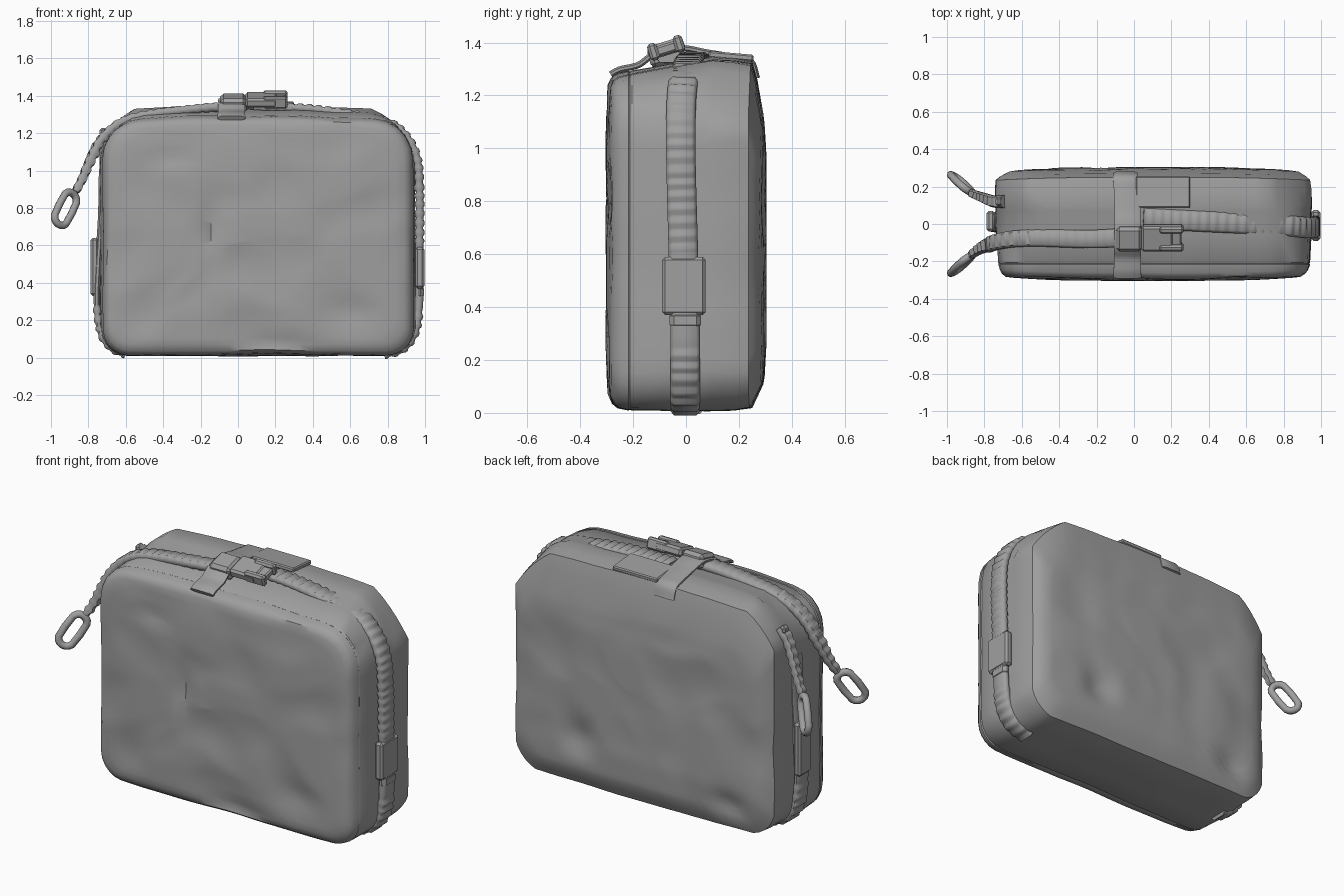
import bpy, bmesh, math
from mathutils import Vector, Matrix, noise

if "Cube" in bpy.data.objects:
    bpy.data.objects.remove(bpy.data.objects["Cube"])

grey = bpy.data.materials.new("grey_fabric")
grey.diffuse_color = (0.35, 0.35, 0.35, 1)
grey.use_nodes = True
grey.node_tree.nodes["Principled BSDF"].inputs["Base Color"].default_value = grey.diffuse_color


def finish(name, bm, angle=35):
    bmesh.ops.recalc_face_normals(bm, faces=bm.faces[:])
    me = bpy.data.meshes.new(name)
    bm.to_mesh(me)
    bm.free()
    me.materials.append(grey)
    ob = bpy.data.objects.new(name, me)
    bpy.context.collection.objects.link(ob)
    bpy.ops.object.select_all(action='DESELECT')
    ob.select_set(True)
    bpy.context.view_layer.objects.active = ob
    bpy.ops.object.shade_smooth_by_angle(angle=math.radians(angle))
    return ob


def skin(bm, rings, closed=False):
    """Bridge equal rings of points; cap the ends or join them in a loop."""
    vs = [[bm.verts.new(p) for p in r] for r in rings]
    n = len(vs[0])
    for k in range(len(vs) if closed else len(vs) - 1):
        a, b = vs[k], vs[(k + 1) % len(vs)]
        for i in range(n):
            j = (i + 1) % n
            bm.faces.new((a[i], a[j], b[j], b[i]))
    if not closed:
        bm.faces.new(vs[0])
        bm.faces.new(vs[-1])


def spline(pts, step=0.012):
    """Smooth curve through the points, at an even spacing."""
    p = [Vector(q) for q in pts]
    p = [2 * p[0] - p[1]] + p + [2 * p[-1] - p[-2]]
    out = []
    for a, b, c, d in zip(p, p[1:], p[2:], p[3:]):
        n = max(2, int((c - b).length / step))
        for i in range(n):
            t = i / n
            out.append(0.5 * (2 * b + (c - a) * t + (2 * a - 5 * b + 4 * c - d) * t * t
                              + (3 * b - a - 3 * c + d) * t ** 3))
    return out + [p[-2]]


def band(name, pts, w0, w1, t0, t1, side=(0, 1, 0), rib=0.25, plain=(9, 9)):
    """Flat webbing swept along a path; ribbed except between the plain heights."""
    path, rings = spline(pts), []
    last = len(path) - 1
    for i, p in enumerate(path):
        tan = (path[min(i + 1, last)] - path[max(i - 1, 0)]).normalized()
        w = Vector(side)
        w = (w - tan * w.dot(tan)).normalized()
        nrm = tan.cross(w)
        f = i / last
        r = 0 if plain[0] < p.z < plain[1] else rib
        hw = w0 + (w1 - w0) * f
        ht = (t0 + (t1 - t0) * f) * (1 + r * (1 if i % 4 < 2 else -0.4))
        rings.append([p + w * hw * u + nrm * ht * v for u, v in
                      ((1, .4), (.75, 1), (-.75, 1), (-1, .4),
                       (-1, -.4), (-.75, -1), (.75, -1), (1, -.4))])
    bm = bmesh.new()
    skin(bm, rings)
    return finish(name, bm, 50)


def box(name, loc, size, tilt=0, bev=0.012):
    bm = bmesh.new()
    bmesh.ops.create_cube(bm, size=1)
    bmesh.ops.scale(bm, vec=size, verts=bm.verts[:])
    bmesh.ops.bevel(bm, geom=bm.edges[:], offset=bev, segments=1, affect='EDGES')
    bm.transform(Matrix.Translation(loc) @ Matrix.Rotation(math.radians(tilt), 4, 'X'))
    return finish(name, bm)


def outline(y, x0, x1, z0, z1, rb, rt, flat=0):
    """Rounded rectangle in the xz plane; flat turns the top arcs into chamfers."""
    rl = rt * (1 - 0.35 * flat)
    pts, corners = [], ((x1, z0, -1, 1, rb, -90), (x1, z1, -1, -1, rt, 0),
                        (x0, z1, 1, -1, rl, 90), (x0, z0, 1, 1, rb, 180))
    for cx, cz, sx, sz, r, a0 in corners:
        arc = []
        for i in range(6):
            a = math.radians(a0 + 18 * i)
            arc.append(Vector((cx + sx * r + r * math.cos(a), y, cz + sz * r + r * math.sin(a))))
        f = flat if sz < 0 else flat * 0.5
        pts += [p.lerp(arc[0].lerp(arc[5], i / 5), f) for i, p in enumerate(arc)]
    full = []
    for i, p in enumerate(pts):
        full.append(p)
        if i % 6 == 5:
            q = pts[(i + 1) % len(pts)]
            full += [p.lerp(q, k / 18) for k in range(1, 18)]
    return full


# pouch body: rounded outlines lofted from front to back
stations = [
    (-0.292, -0.685, 0.89, 0.07, 1.215, 0.12, 0.17),
    (-0.28, -0.705, 0.915, 0.035, 1.243, 0.125, 0.18),
    (-0.26, -0.716, 0.93, 0.018, 1.256, 0.13, 0.19),
    (-0.217, -0.725, 0.94, 0.01, 1.266, 0.14, 0.21),
    (-0.211, -0.722, 0.936, 0.013, 1.263, 0.14, 0.21),
    (-0.205, -0.725, 0.94, 0.01, 1.268, 0.14, 0.21),
    (-0.06, -0.735, 0.948, 0.008, 1.292, 0.15, 0.25),
    (0.07, -0.738, 0.948, 0.008, 1.312, 0.15, 0.25, 0.2),
    (0.1, -0.742, 0.95, 0.008, 1.318, 0.15, 0.24, 0.5),
    (0.18, -0.742, 0.948, 0.01, 1.312, 0.14, 0.235, 0.65),
    (0.25, -0.738, 0.94, 0.02, 1.3, 0.13, 0.23, 0.7),
    (0.27, -0.712, 0.917, 0.06, 1.23, 0.13, 0.21, 0.6),
    (0.289, -0.665, 0.88, 0.11, 1.11, 0.13, 0.18, 0.4)]
rings = [outline(*s) for s in stations]
mid = Vector((0.1, 0, 0.63))


def cap(ring, y0, y1):
    out = []
    for k in range(1, 16):
        s = 1 - k / 16
        y = y0 + (y1 - y0) * min(1, k / 5)
        out.append([Vector((mid.x + (p.x - mid.x) * s, y, mid.z + (p.z - mid.z) * s)) for p in ring])
    return out


rings = cap(rings[0], -0.294, -0.3)[::-1] + rings + cap(rings[-1], 0.292, 0.301)
# dents on each panel: x, z, radius in x, radius in z, depth
dents = {-1: [(-0.14, 0.66, 0.035, 0.13, 0.025), (-0.38, 1.06, 0.14, 0.04, 0.016),
              (0.6, 0.25, 0.14, 0.08, 0.02), (0.25, 0.08, 0.2, 0.04, 0.015),
              (-0.5, 0.22, 0.12, 0.1, 0.015)],
         1: [(-0.48, 0.16, 0.1, 0.07, 0.03), (0.5, 0.3, 0.1, 0.1, 0.025),
             (-0.3, 0.8, 0.15, 0.2, 0.01), (0.6, 0.85, 0.12, 0.15, 0.012)]}
for ring in rings:
    for p in ring:
        # arched top
        lift = max(0, min(1, (p.z - 0.9) / 0.35))
        p.z += 0.03 * lift * max(0, 1 - ((p.x - 0.08) / 0.83) ** 2)
        # crumpled cloth
        n = noise.noise(Vector((p.x * 3.6, p.y * 3 + 7, p.z * 3.6)))
        m = abs(noise.noise(Vector((p.x * 3 + 5, p.y * 3, p.z * 3 + 2))))
        s = math.copysign(1, p.y)
        if abs(p.y) > 0.285:
            d = 0.012 * n - 0.018 * m + 0.006
            for x, z, rx, rz, h in dents[s]:
                d -= h * math.exp(-((p.x - x) / rx) ** 2 - ((p.z - z) / rz) ** 2)
            p.y += s * min(d, 0.004)
        else:
            out = Vector((p.x - mid.x, 0, p.z - mid.z)).normalized()
            p += out * (0.01 * min(n, 0.2) - 0.006 * m)
            p.z = max(p.z, 0.004)
        # panels curve back slightly towards the ends
        if abs(p.y) > 0.22:
            p.y -= s * 0.014 * min(1, abs((p.x - 0.1) / 0.8)) ** 3
bm = bmesh.new()
skin(bm, rings)
finish("pouch_body", bm, 38)

# ribbed closure on the right side and over the top
band("right_closure", [(0.78, -0.003, 0.018), (0.88, -0.003, 0.05), (0.945, -0.003, 0.14),
                       (0.968, -0.003, 0.3), (0.97, -0.01, 0.6), (0.97, -0.018, 0.9),
                       (0.955, -0.02, 1.07), (0.885, -0.016, 1.198), (0.76, -0.005, 1.268),
                       (0.4, 0.012, 1.328), (0.05, 0.03, 1.34)],
     0.056, 0.055, 0.023, 0.02, plain=(0.26, 0.62))
# closure on the left side, ribbed at the bottom
band("left_closure", [(-0.60, 0.01, 0.018), (-0.68, 0.01, 0.055), (-0.735, 0.01, 0.14),
                      (-0.755, 0.01, 0.3), (-0.748, 0.01, 0.5), (-0.733, 0.015, 0.75),
                      (-0.728, 0.02, 1.0), (-0.705, 0.02, 1.12)],
     0.055, 0.05, 0.02, 0.014, plain=(0.3, 2))
# strap running over the top to the left and hanging free
band("top_strap", [(0.08, -0.06, 1.35), (-0.2, -0.08, 1.332), (-0.5, -0.075, 1.295),
                   (-0.64, -0.08, 1.248), (-0.73, -0.095, 1.165), (-0.775, -0.11, 1.08)],
     0.052, 0.042, 0.022, 0.022, rib=0.15)
band("front_pull_cord", [(-0.765, -0.107, 1.1), (-0.8, -0.12, 1.03), (-0.835, -0.14, 0.95),
                         (-0.87, -0.165, 0.885)], 0.04, 0.02, 0.024, 0.018)
band("back_pull_cord", [(-0.69, 0.12, 1.2), (-0.745, 0.12, 1.15), (-0.79, 0.135, 1.06),
                        (-0.83, 0.15, 0.96), (-0.87, 0.165, 0.885)], 0.034, 0.02, 0.022, 0.018)
box("back_cord_anchor", (-0.722, 0.12, 1.205), (0.035, 0.05, 0.045))

# oval pull rings at the ends of the cords
for name, s in (("front_pull_ring", -1), ("back_pull_ring", 1)):
    c = Vector((-0.922, 0.215 * s, 0.795))
    d = Vector((-0.1, 0.1 * s, -0.2)).normalized()
    w = Vector((0.5, -0.3 * s, -0.4)).normalized()
    nrm = d.cross(w)
    loop = []
    for i in range(16):
        a = math.tau * i / 16
        radial = d * math.cos(a) + w * math.sin(a)
        # straight-sided oval
        ctr = c + radial * 0.046 + d * math.copysign(0.053, math.cos(a)) * min(1, abs(math.cos(a)) * 2.5)
        loop.append([ctr + radial * 0.021 * math.cos(b) + nrm * 0.021 * math.sin(b)
                     for b in (math.tau * k / 8 for k in range(8))])
    bm = bmesh.new()
    skin(bm, loop, closed=True)
    finish(name, bm, 60)

# cross strap over the top with its stitched flap
band("cross_strap", [(-0.035, -0.285, 1.28), (-0.035, -0.25, 1.298), (-0.035, -0.18, 1.315),
                     (-0.035, -0.12, 1.355), (-0.035, -0.02, 1.378), (-0.035, 0.08, 1.362),
                     (-0.04, 0.18, 1.345), (-0.045, 0.245, 1.328), (-0.045, 0.268, 1.265)],
     0.074, 0.066, 0.012, 0.012, side=(1, 0, 0), rib=0)
box("strap_flap", (0.155, 0.17, 1.348), (0.29, 0.17, 0.026), -5, 0.006)

# side release buckle
box("buckle_sleeve", (-0.025, -0.075, 1.358), (0.14, 0.135, 0.085), 15, 0.018)
box("buckle_body", (0.125, -0.075, 1.378), (0.17, 0.14, 0.052), 17)
for s in (-1, 1):
    box("buckle_prong", (0.2, -0.075 + 0.048 * s, 1.38 + 0.015 * s), (0.13, 0.036, 0.066), 17, 0.01)
box("buckle_bar", (0.215, -0.075, 1.376), (0.08, 0.1, 0.04), 17, 0.008)

# side plates over the closure
box("right_side_plate", (0.972, -0.008, 0.48), (0.048, 0.165, 0.22))
box("right_plate_tail", (0.973, -0.003, 0.35), (0.044, 0.12, 0.07), 0, 0.018)
box("left_side_plate", (-0.766, 0.015, 0.485), (0.045, 0.11, 0.31))
